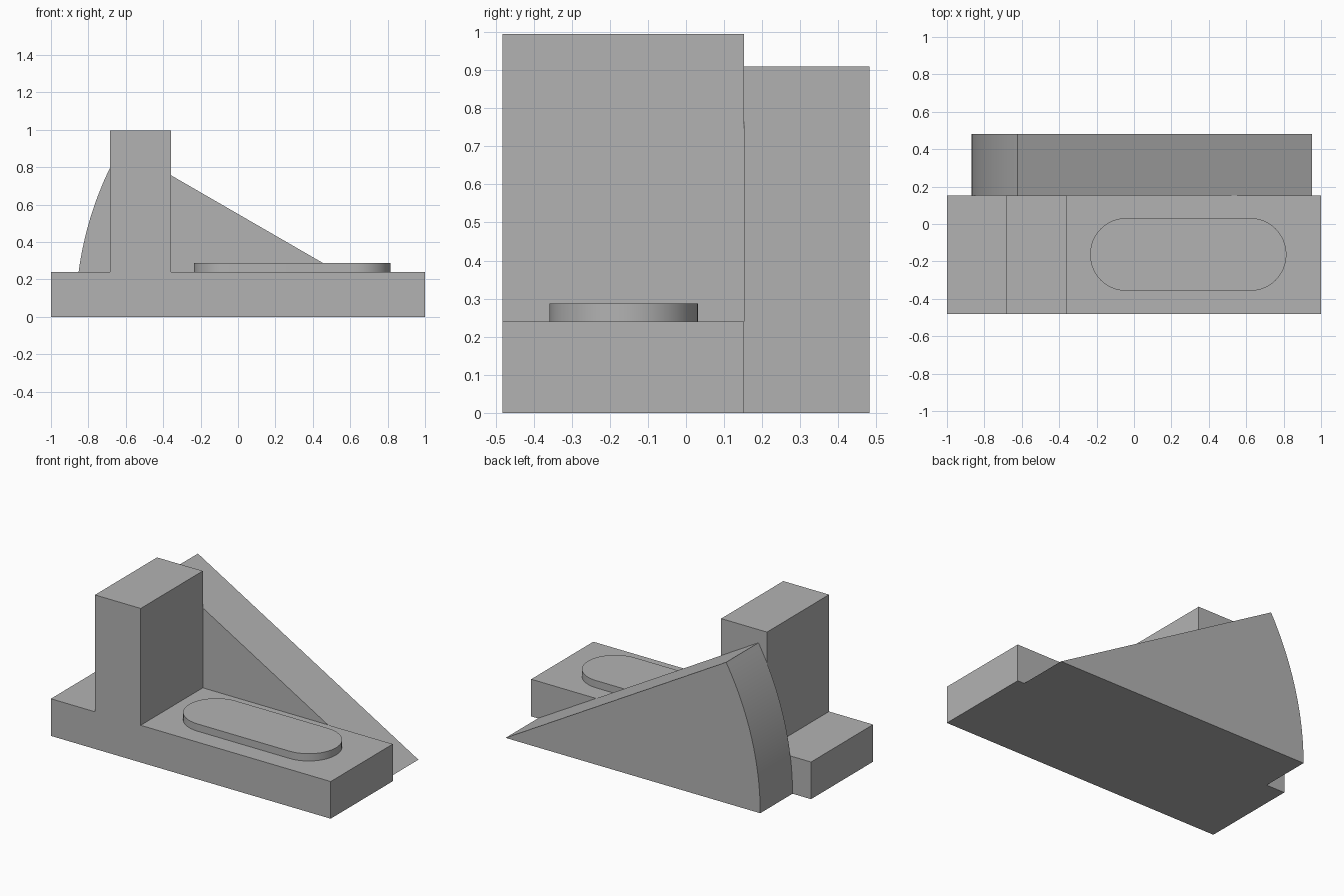
import bpy
import bmesh
from math import sin, cos, pi, radians
from mathutils import Vector

cube = bpy.data.objects.get("Cube")
if cube:
    bpy.data.objects.remove(cube, do_unlink=True)

grey = bpy.data.materials.new("plain grey")
grey.use_nodes = True
colour = (0.45, 0.45, 0.45, 1)
grey.diffuse_color = colour
grey.node_tree.nodes["Principled BSDF"].inputs["Base Color"].default_value = colour

FRONT, MIDDLE, BACK = -0.482, 0.152, 0.482
BASE_TOP = 0.24


def prism(name, outline, offset):
    """Extrude a closed flat outline along an offset vector."""
    mesh = bpy.data.meshes.new(name)
    bm = bmesh.new()
    face = bm.faces.new([bm.verts.new(p) for p in outline])
    result = bmesh.ops.extrude_face_region(bm, geom=[face], use_keep_orig=True)
    moved = [g for g in result["geom"] if isinstance(g, bmesh.types.BMVert)]
    bmesh.ops.translate(bm, verts=moved, vec=Vector(offset))
    bmesh.ops.recalc_face_normals(bm, faces=bm.faces)
    bm.to_mesh(mesh)
    bm.free()
    mesh.materials.append(grey)
    obj = bpy.data.objects.new(name, mesh)
    bpy.context.collection.objects.link(obj)
    bpy.ops.object.select_all(action="DESELECT")
    obj.select_set(True)
    bpy.context.view_layer.objects.active = obj
    bpy.ops.object.shade_smooth_by_angle(angle=radians(25))
    return obj


def arc(cx, cy, radius, start, end, steps):
    angles = [radians(start + (end - start) * i / steps) for i in range(steps + 1)]
    return [(cx + radius * cos(a), cy + radius * sin(a)) for a in angles]


# Base and upright block share one T-shaped profile
left, right = -0.685, -0.358
profile = [(-1, 0), (1, 0), (1, BASE_TOP), (right, BASE_TOP), (right, 0.995),
           (left, 0.995), (left, BASE_TOP), (-1, BASE_TOP)]
prism("base_with_upright", [(x, FRONT, z) for x, z in profile],
      (0, MIDDLE - FRONT, 0))

# Raised pad with rounded ends
pad_y, pad_r = -0.163, 0.195
pad = (arc(0.62, pad_y, pad_r, -90, 90, 24)
       + arc(-0.04, pad_y, pad_r, 90, 270, 24))
prism("rounded_pad", [(x, y, BASE_TOP) for x, y in pad], (0, 0, 0.047))

# Thirty degree circular wedge behind the base
wedge = [(0.952, 0)] + arc(0.952, 0, 1.82, 150, 180, 24)
prism("rear_wedge", [(x, MIDDLE, z) for x, z in wedge],
      (0, BACK - MIDDLE, 0))
